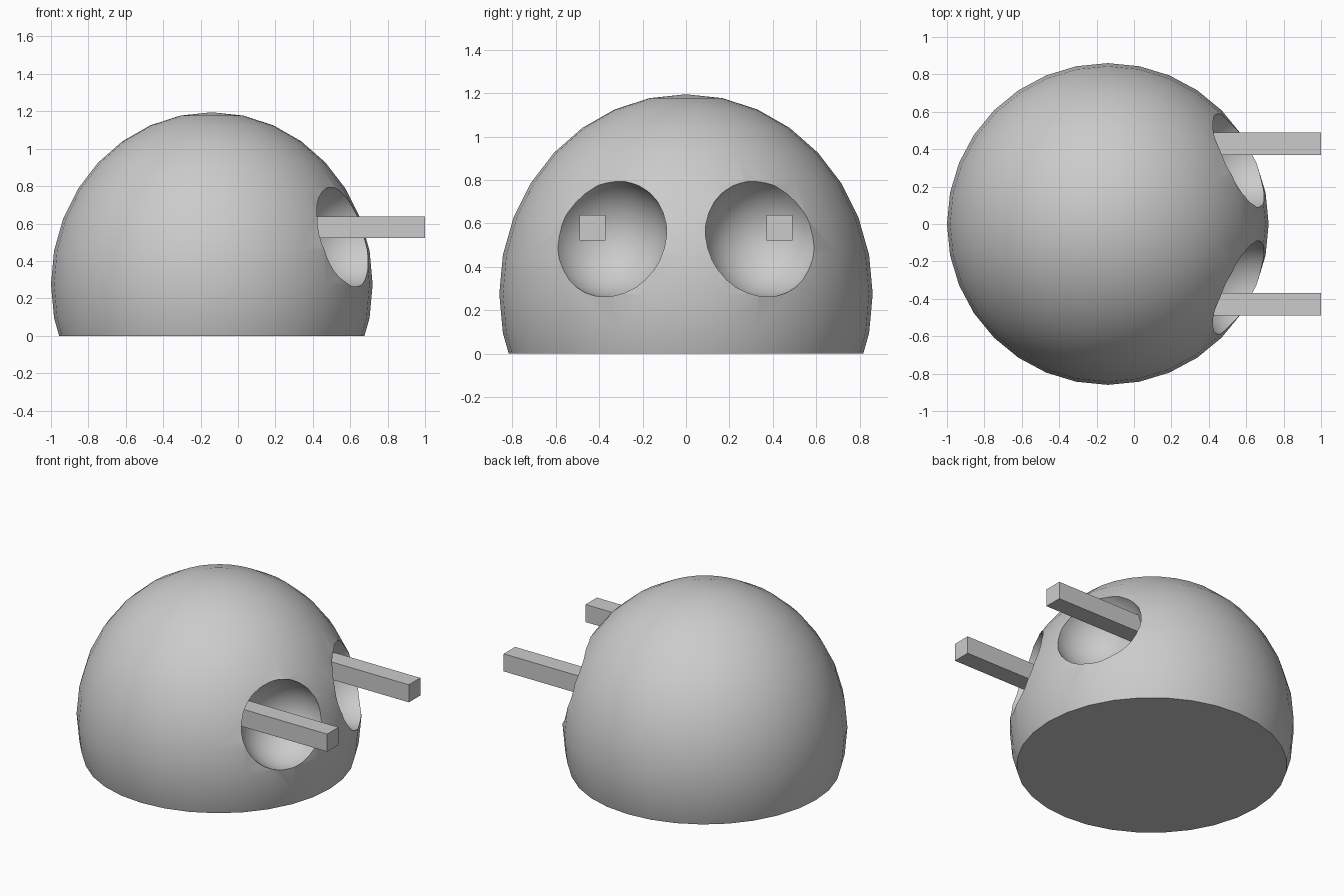
import bpy, bmesh
from mathutils import Matrix

cube = bpy.data.objects.get("Cube")
if cube:
    bpy.data.objects.remove(cube, do_unlink=True)

grey = bpy.data.materials.new("light_grey")
grey.use_nodes = True
grey.diffuse_color = (0.6, 0.6, 0.6, 1)
grey.node_tree.nodes["Principled BSDF"].inputs["Base Color"].default_value = (0.6, 0.6, 0.6, 1)


def add_object(name, bm):
    mesh = bpy.data.meshes.new(name)
    bm.to_mesh(mesh)
    bm.free()
    mesh.materials.append(grey)
    obj = bpy.data.objects.new(name, mesh)
    bpy.context.collection.objects.link(obj)
    return obj


def ellipsoid(center, radii):
    bm = bmesh.new()
    matrix = Matrix.Translation(center) @ Matrix.Diagonal((*radii, 1))
    bmesh.ops.create_uvsphere(bm, u_segments=32, v_segments=16, radius=1, matrix=matrix)
    return bm


# Dome: tall ellipsoid sliced flat at the ground
bm = ellipsoid((-0.14, 0, 0.275), (0.86, 0.86, 0.92))
cut = bmesh.ops.bisect_plane(bm, geom=bm.verts[:] + bm.edges[:] + bm.faces[:],
                             plane_co=(0, 0, 0), plane_no=(0, 0, -1), clear_outer=True)
rim = [e for e in cut["geom_cut"] if isinstance(e, bmesh.types.BMEdge)]
bmesh.ops.contextual_create(bm, geom=rim)
bmesh.ops.recalc_face_normals(bm, faces=bm.faces[:])
dome = add_object("dome", bm)

for side, y in (("right", -1), ("left", 1)):
    # Round socket hollowed out of the dome
    cutter = add_object(side + "_socket_cutter", ellipsoid((0.6, 0.36 * y, 0.54), (0.28, 0.28, 0.28)))
    cutter.hide_render = True
    cutter.hide_set(True)
    hollow = dome.modifiers.new(side + "_socket", "BOOLEAN")
    hollow.operation = "DIFFERENCE"
    hollow.solver = "EXACT"
    hollow.object = cutter

    # Square rod reaching out of the socket
    bm = bmesh.new()
    bmesh.ops.create_cube(bm, size=1, matrix=Matrix.Translation((0.67, 0.43 * y, 0.58))
                          @ Matrix.Diagonal((0.66, 0.12, 0.117, 1)))
    add_object(side + "_rod", bm)

# Bake the sockets, drop the cutters, then smooth the dome with sharp rims
bpy.context.view_layer.update()
baked = bpy.data.meshes.new_from_object(dome.evaluated_get(bpy.context.evaluated_depsgraph_get()))
dome.modifiers.clear()
dome.data = baked
for side in ("right", "left"):
    bpy.data.objects.remove(bpy.data.objects[side + "_socket_cutter"], do_unlink=True)
bpy.ops.object.select_all(action="DESELECT")
dome.select_set(True)
bpy.context.view_layer.objects.active = dome
bpy.ops.object.shade_smooth_by_angle(angle=0.6)
